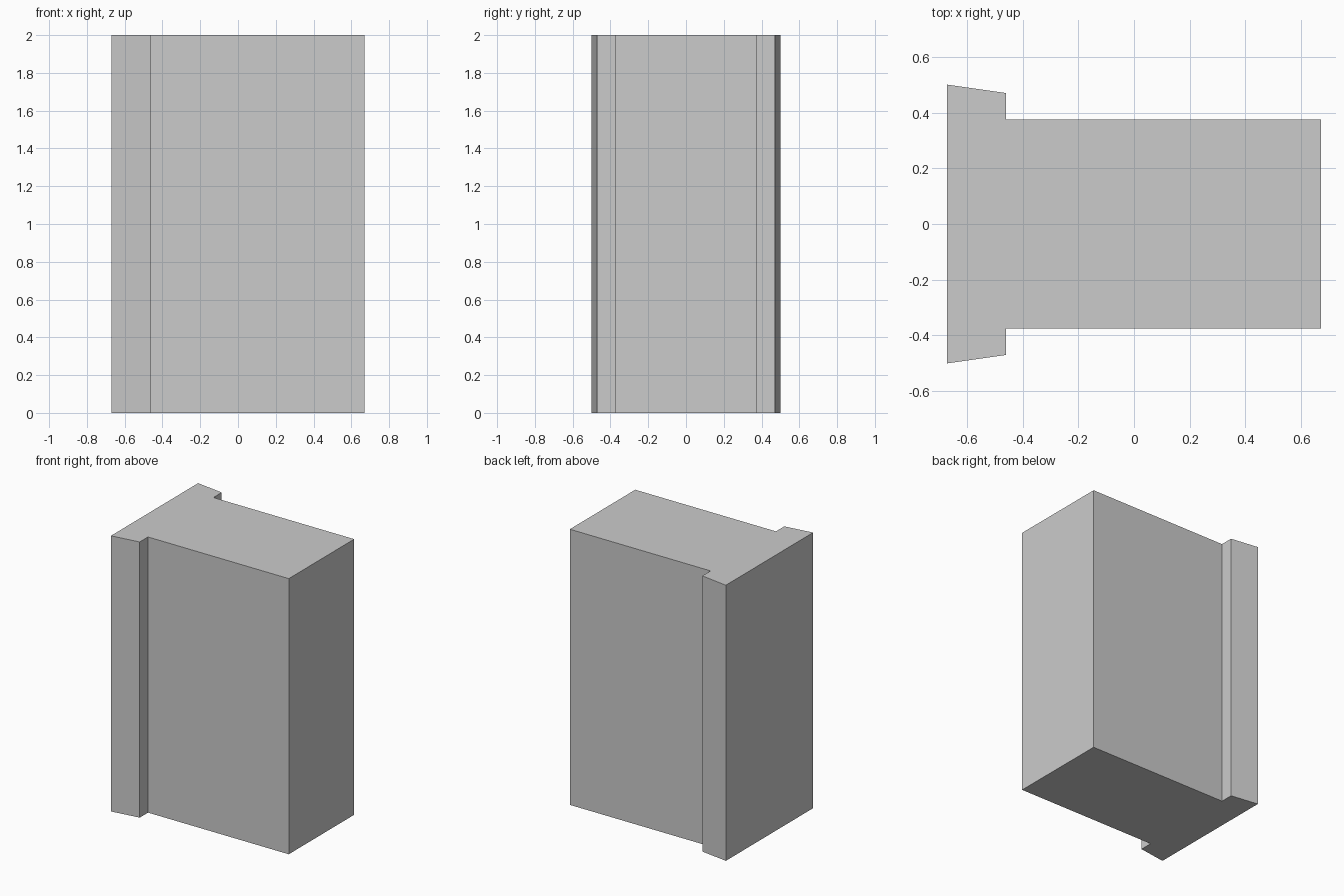
import bpy, bmesh

if "Cube" in bpy.data.objects:
    bpy.data.objects.remove(bpy.data.objects["Cube"])

HEIGHT = 2.0
# Half profile (y > 0): tapered flange at -x, then the plain body
half = [(0.67, 0.375), (-0.46, 0.375), (-0.46, 0.47), (-0.67, 0.5)]
profile = half + [(x, -y) for x, y in reversed(half)]

# Extrude the mirrored profile upward into one solid block
bm = bmesh.new()
base = bm.faces.new([bm.verts.new((x, y, 0)) for x, y in profile])
top = bmesh.ops.extrude_face_region(bm, geom=[base], use_keep_orig=True)
verts = [g for g in top["geom"] if isinstance(g, bmesh.types.BMVert)]
bmesh.ops.translate(bm, verts=verts, vec=(0, 0, HEIGHT))
bmesh.ops.recalc_face_normals(bm, faces=bm.faces)

mesh = bpy.data.meshes.new("flanged_block")
bm.to_mesh(mesh)
bm.free()
block = bpy.data.objects.new("flanged_block", mesh)
bpy.context.collection.objects.link(block)
